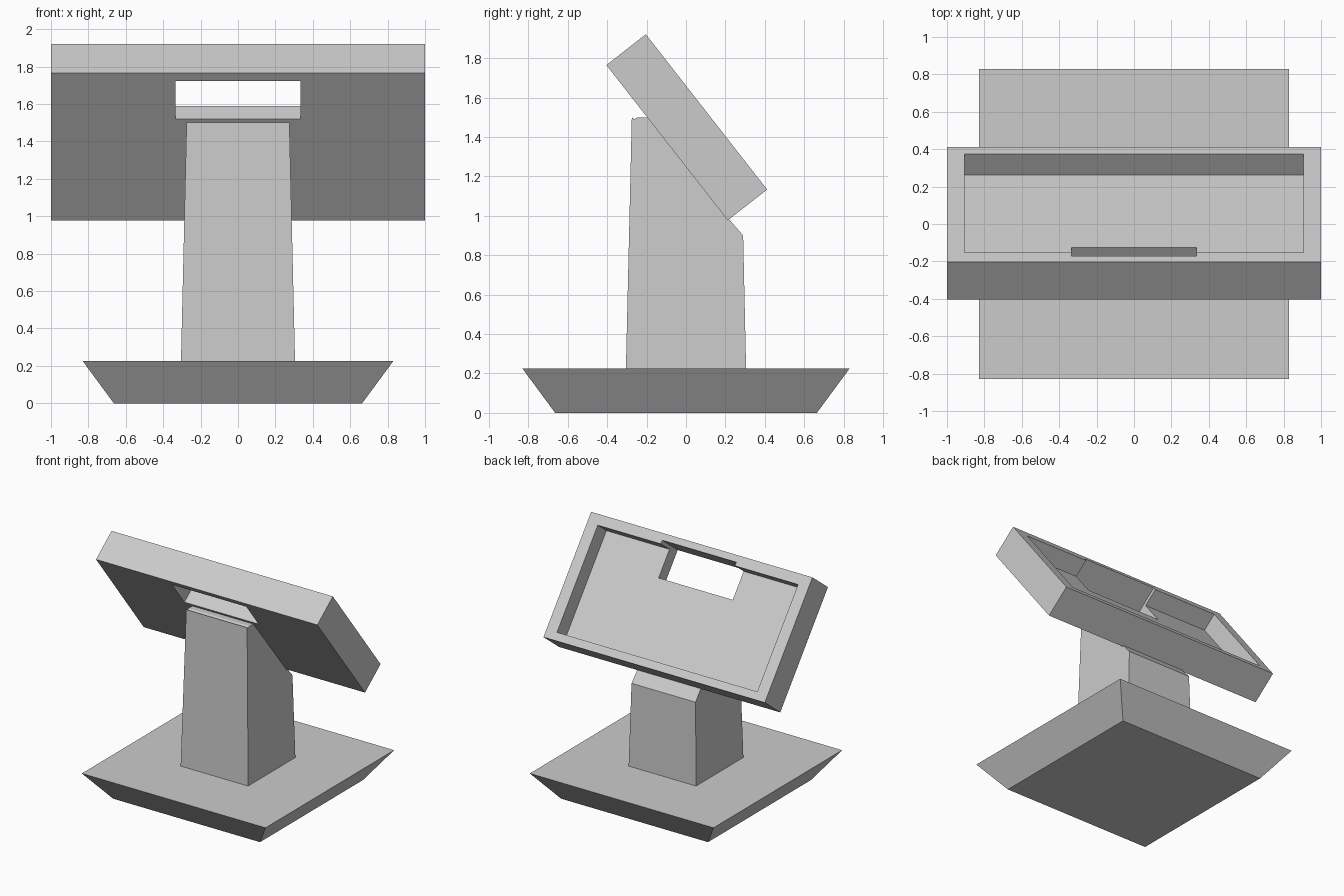
import bpy, bmesh, math
from mathutils import Matrix

cube = bpy.data.objects.get("Cube")
if cube:
    bpy.data.objects.remove(cube, do_unlink=True)

grey = bpy.data.materials.new("plain_grey")
grey.use_nodes = True
grey.diffuse_color = (0.6, 0.6, 0.6, 1)
grey.node_tree.nodes["Principled BSDF"].inputs["Base Color"].default_value = (0.6, 0.6, 0.6, 1)


def finish(name, bm):
    bmesh.ops.recalc_face_normals(bm, faces=bm.faces)
    mesh = bpy.data.meshes.new(name)
    bm.to_mesh(mesh)
    bm.free()
    mesh.materials.append(grey)
    obj = bpy.data.objects.new(name, mesh)
    bpy.context.collection.objects.link(obj)
    return obj


def box(name, lo, hi, matrix=Matrix()):
    bm = bmesh.new()
    bmesh.ops.create_cube(bm, size=1)
    for v in bm.verts:
        v.co = [h if c > 0 else l for c, l, h in zip(v.co, lo, hi)]
    bm.transform(matrix)
    return finish(name, bm)


def cut(target, cutter):
    cutter.hide_render = True
    mod = target.modifiers.new("cut", "BOOLEAN")
    mod.operation = "DIFFERENCE"
    mod.solver = "EXACT"
    mod.object = cutter
    bpy.context.view_layer.objects.active = target
    bpy.ops.object.modifier_apply(modifier=mod.name)
    bpy.data.objects.remove(cutter, do_unlink=True)


# Base: square slab flaring upwards
base = box("base", (-0.83, -0.83, 0), (0.83, 0.83, 0.225))
for v in base.data.vertices:
    if v.co.z < 0.1:
        v.co.x *= 0.8
        v.co.y *= 0.8

# Neck: side profile spanned across x, narrowing with height
profile = [(-0.305, 0.22), (-0.275, 1.5), (-0.265, 1.49), (-0.245, 1.5),
           (-0.195, 1.5), (0.225, 0.975), (0.29, 0.9), (0.305, 0.22)]
bm = bmesh.new()
sides = []
for side in (-1, 1):
    sides.append([bm.verts.new((side * (0.305 - 0.0235 * (z - 0.22)), y, z)) for y, z in profile])
    bm.faces.new(sides[-1])
for i in range(len(profile)):
    j = (i + 1) % len(profile)
    bm.faces.new((sides[0][i], sides[0][j], sides[1][j], sides[1][i]))
finish("neck", bm)

# Tray: tilted box, local y runs down its slope, local z through its depth
tilt = Matrix.Translation((0, -0.404, 1.765)) @ Matrix.Rotation(math.radians(-52), 4, "X")
tray = box("tray", (-1, 0, 0), (1, 1, 0.254), tilt)
cut(tray, box("recess_cutter", (-0.905, 0.082, 0.112), (0.905, 0.937, 0.4), tilt))
cut(tray, box("slot_cutter", (-0.335, 0.053, -0.1), (0.335, 0.31, 0.5), tilt))
